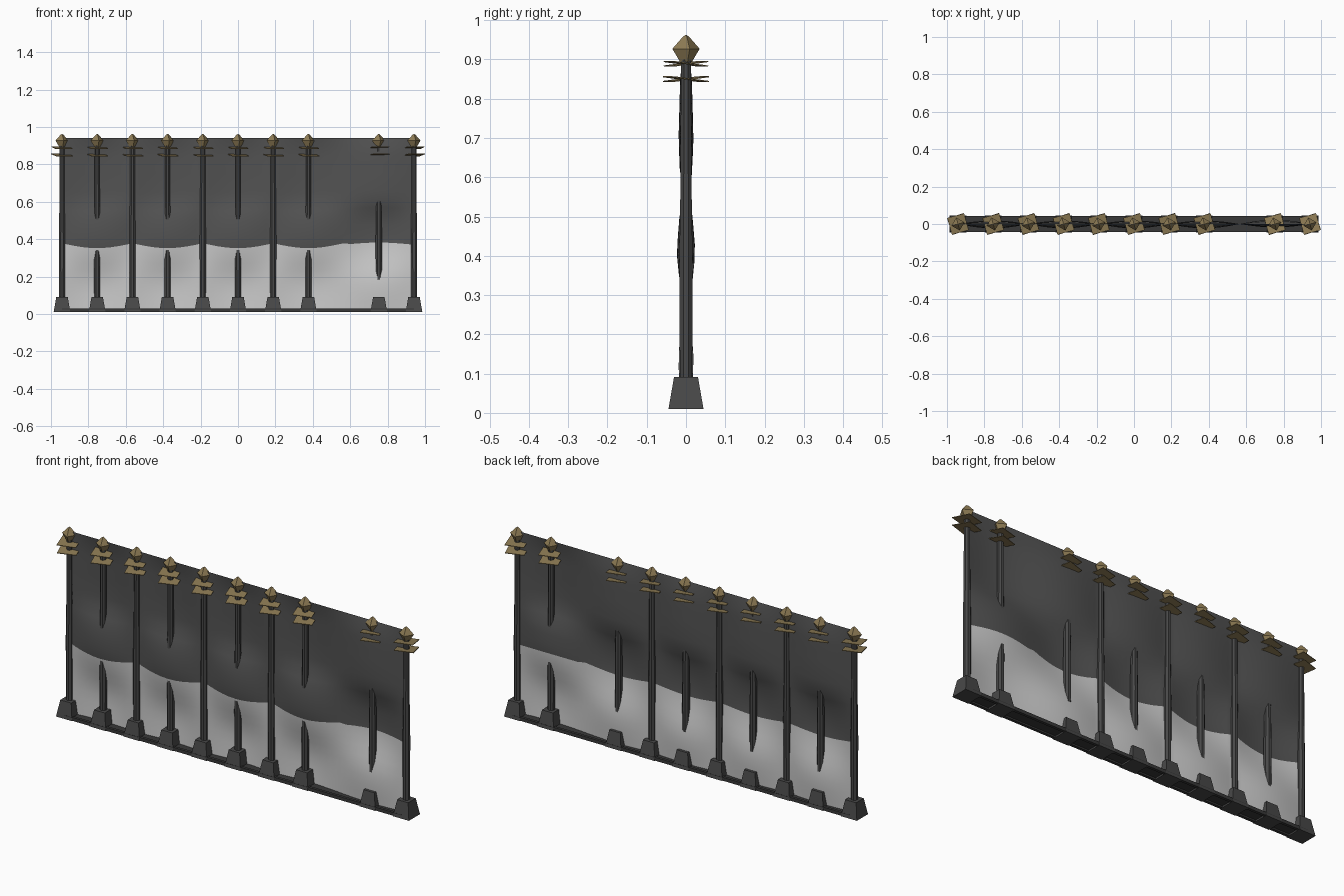
import bpy, bmesh, math
from mathutils import Matrix, Vector

if "Cube" in bpy.data.objects:
    bpy.data.objects.remove(bpy.data.objects["Cube"])


def mat(name, r, g, b):
    m = bpy.data.materials.new(name)
    m.diffuse_color = (r, g, b, 1)
    m.use_nodes = True
    m.node_tree.nodes["Principled BSDF"].inputs["Base Color"].default_value = m.diffuse_color
    return m


IRON = mat("dark iron", 0.065, 0.065, 0.065)
RAIL = mat("black iron", 0.04, 0.04, 0.04)
BRASS = mat("aged brass", 0.27, 0.2, 0.09)
DARK = mat("charcoal cloth", 0.085, 0.085, 0.085)
LIGHT = mat("pale grey cloth", 0.58, 0.58, 0.58)

END = 0.941            # x of the outermost posts
UNIT = 2 * END / 5     # five repeated cloth units


def finish(bm, name, mats):
    bmesh.ops.recalc_face_normals(bm, faces=bm.faces)
    me = bpy.data.meshes.new(name)
    bm.to_mesh(me)
    bm.free()
    for m in mats:
        me.materials.append(m)
    ob = bpy.data.objects.new(name, me)
    bpy.context.collection.objects.link(ob)
    return ob


def lathe(name, profile, sides, turn, x, material):
    """Faceted solid from (radius, z) points."""
    bm = bmesh.new()
    rings = []
    for r, z in profile:
        rings.append([bm.verts.new((x + r * math.cos(turn + 2 * math.pi * i / sides),
                                    r * math.sin(turn + 2 * math.pi * i / sides), z))
                      for i in range(sides)])
    for a, b in zip(rings, rings[1:]):
        for i in range(sides):
            j = (i + 1) % sides
            bm.faces.new((a[i], a[j], b[j], b[i]))
    bm.faces.new(rings[0][::-1])
    bm.faces.new(rings[-1])
    return finish(bm, name, [material])


def box(name, size, matrix, material):
    bm = bmesh.new()
    bmesh.ops.create_cube(bm, size=1, matrix=matrix @ Matrix.Diagonal((*size, 1)))
    return finish(bm, name, [material])


# Posts: foot, shaft, two tilted brass collars and a finial
def post(x, flip):
    lathe("post_foot", [(0.063, 0.01), (0.043, 0.092)], 4, math.pi / 4, x, IRON)
    lathe("post_shaft", [(0.017, 0.09), (0.018, 0.4), (0.015, 0.6), (0.014, 0.9)],
          8, math.pi / 8, x, IRON)
    turn = math.radians(15)
    lathe("finial", [(0.015, 0.893), (0.036, 0.927), (0.008, 0.958), (0.002, 0.962)],
          4, turn, x, BRASS)
    for z, spin in ((0.889, 15), (0.85, 18)):
        m = (Matrix.Translation((x, 0, z))
             @ Matrix.Rotation(math.pi if flip else 0, 4, 'Z')
             @ Matrix.Rotation(math.radians(7), 4, 'X')
             @ Matrix.Rotation(math.radians(2), 4, 'Y')
             @ Matrix.Rotation(math.radians(spin), 4, 'Z'))
        box("collar_plate", (0.093, 0.093, 0.003), m, BRASS)


for k in range(8):
    post(-END + k * UNIT / 2, False)
post(END - UNIT / 2, True)
post(END, True)

# Base: two long rails with a thin plate between, and end bars
for s in (-1, 1):
    box("base_rail", (2 * END, 0.014, 0.017), Matrix.Translation((0, s * 0.035, 0.0195)), RAIL)
    box("base_end", (0.02, 0.07, 0.017), Matrix.Translation((s * END, 0, 0.0195)), RAIL)
box("base_plate", (2 * END, 0.07, 0.006), Matrix.Translation((0, 0, 0.022)), RAIL)

# Cloth: waving sheet, weaving in front of and behind the middle post of each unit
WAVE = [(0.02, 0.012), (0.13, 0.02), (0.2, 0.015), (0.33, -0.016), (0.41, -0.024),
        (0.52, -0.015), (0.6, 0.015), (0.7, 0.019), (0.88, 0.014), (0.942, 0.0)]


def wave(z):
    for (a, ya), (b, yb) in zip(WAVE, WAVE[1:]):
        if z <= b:
            return ya + (yb - ya) * (z - a) / (b - a)
    return 0.0


LOW, TOP, N = 0.022, 0.942, 50
low_rows, high_rows = 8, 12
bm = bmesh.new()
grid = []
for i in range(N + 1):
    x = -END + 2 * END * i / N
    swell = abs(math.sin(math.pi * (x + END) / UNIT))
    side = -1 if i > N * 4 / 5 else 1
    border = 0.378 - 0.026 * swell * side if side > 0 else 0.37 + 0.012 * swell
    zs = [LOW + (border - LOW) * j / low_rows for j in range(low_rows)]
    zs += [border + (TOP - border) * j / high_rows for j in range(high_rows + 1)]
    grid.append([bm.verts.new((x, side * swell * wave(z), z)) for z in zs])
for a, b in zip(grid, grid[1:]):
    for j in range(low_rows + high_rows):
        f = bm.faces.new((a[j], b[j], b[j + 1], a[j + 1]))
        f.material_index = 1 if j < low_rows else 0
        f.smooth = True
finish(bm, "cloth_screen", [DARK, LIGHT])
